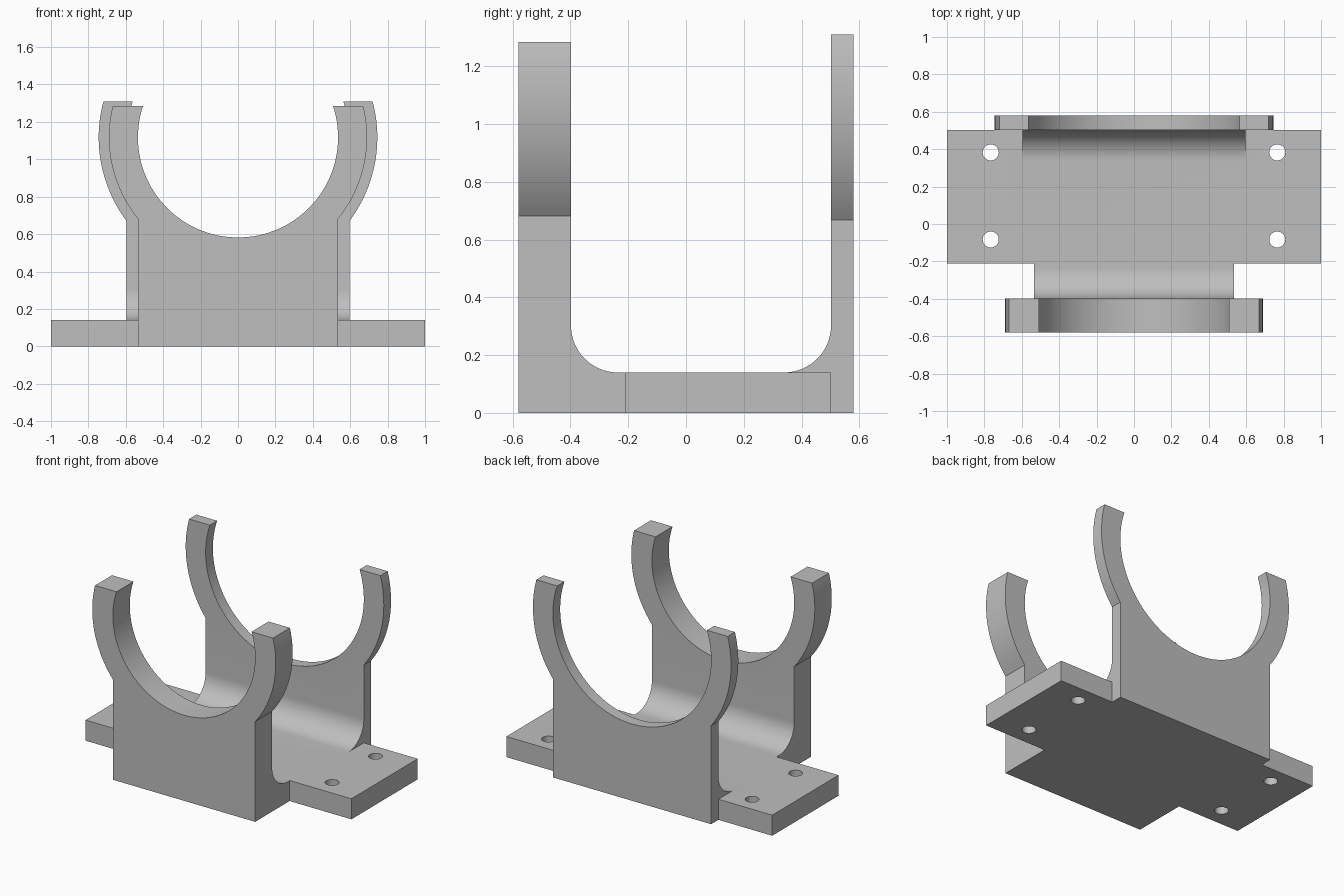
import bpy, bmesh, math
from mathutils import Vector

if "Cube" in bpy.data.objects:
    bpy.data.objects.remove(bpy.data.objects["Cube"])

BASE = 0.14        # thickness of the mounting plate
CENTRE = 1.117     # height of the cradle axis
FILLET = 0.162

grey = bpy.data.materials.new("plain grey")
grey.use_nodes = True
colour = (0.52, 0.52, 0.52, 1)
grey.diffuse_color = colour
grey.node_tree.nodes["Principled BSDF"].inputs["Base Color"].default_value = colour


def prism(name, points, shift):
    """Extrude a closed outline of 3D points along a vector."""
    bm = bmesh.new()
    face = bm.faces.new([bm.verts.new(p) for p in points])
    ext = bmesh.ops.extrude_face_region(bm, geom=[face])
    moved = [v for v in ext["geom"] if isinstance(v, bmesh.types.BMVert)]
    bmesh.ops.translate(bm, verts=moved, vec=Vector(shift))
    bmesh.ops.recalc_face_normals(bm, faces=bm.faces)
    mesh = bpy.data.meshes.new(name)
    bm.to_mesh(mesh)
    bm.free()
    mesh.materials.append(grey)
    obj = bpy.data.objects.new(name, mesh)
    bpy.context.collection.objects.link(obj)
    return obj


def combine(obj, other, operation):
    """Apply a boolean and drop the second object."""
    mod = obj.modifiers.new("combine", 'BOOLEAN')
    mod.operation, mod.object, mod.solver = operation, other, 'EXACT'
    bpy.context.view_layer.objects.active = obj
    bpy.ops.object.modifier_apply(modifier=mod.name)
    bpy.data.objects.remove(other)


def arc(cx, cy, r, start, end, n):
    steps = [start + (end - start) * i / n for i in range(n + 1)]
    return [(cx + r * math.cos(a), cy + r * math.sin(a)) for a in steps]


def cradle(name, half_width, outer, top, y_out, y_in, foot):
    """Upright with an open ring on top and a filleted foot."""
    rise = top - CENTRE
    tip, join = math.asin(rise / outer), -math.acos(half_width / outer)
    inner_tip = math.asin(rise / half_width)
    right = arc(0, CENTRE, outer, tip, join, 20) + [(half_width, 0)]
    left = [(-x, z) for x, z in reversed(right)]
    bore = arc(0, CENTRE, half_width, -math.pi - inner_tip, inner_tip, 72)
    front_outline = [(x, -1, z) for x, z in right + left + bore]

    # side profile: wall, fillet, foot
    s = 1 if y_in > y_out else -1
    curve = arc(FILLET, BASE + FILLET, FILLET, math.pi, 1.5 * math.pi, 16)
    curve = [(y_in + s * y, z) for y, z in curve]
    curve[-1] = (curve[-1][0], BASE)
    side = [(y_out, 0), (y_out, 2), (y_in, 2)] + curve + [(foot, BASE), (foot, 0)]
    obj = prism(name, [(-1, y, z) for y, z in side], (2, 0, 0))
    combine(obj, prism("outline", front_outline, (0, 2, 0)), 'INTERSECT')
    return obj


# Mounting plate with four bolt holes
bracket = prism("cradle_bracket", [(-1, -0.21, 0), (1, -0.21, 0), (1, 0.502, 0),
                                   (-1, 0.502, 0)], (0, 0, BASE))
for x in (-0.766, 0.766):
    for y in (-0.083, 0.383):
        ring = arc(x, y, 0.043, 0, 2 * math.pi, 32)[:-1]
        combine(bracket, prism("hole", [(a, b, -1) for a, b in ring], (0, 0, 2)),
                'DIFFERENCE')

# Thick front cradle and thin, wider back cradle
combine(bracket, cradle("front_cradle", 0.535, 0.69, 1.285, -0.58, -0.398, 0), 'UNION')
combine(bracket, cradle("back_cradle", 0.595, 0.745, 1.31, 0.58, 0.502, 0.2), 'UNION')

# Merge coplanar faces, then smooth the curved ones
bm = bmesh.new()
bm.from_mesh(bracket.data)
bmesh.ops.remove_doubles(bm, verts=bm.verts, dist=0.0002)
bmesh.ops.dissolve_limit(bm, angle_limit=math.radians(0.5), verts=bm.verts, edges=bm.edges)
bm.to_mesh(bracket.data)
bm.free()
bpy.ops.object.select_all(action='DESELECT')
bracket.select_set(True)
bpy.context.view_layer.objects.active = bracket
bpy.ops.object.shade_smooth_by_angle(angle=math.radians(30))
